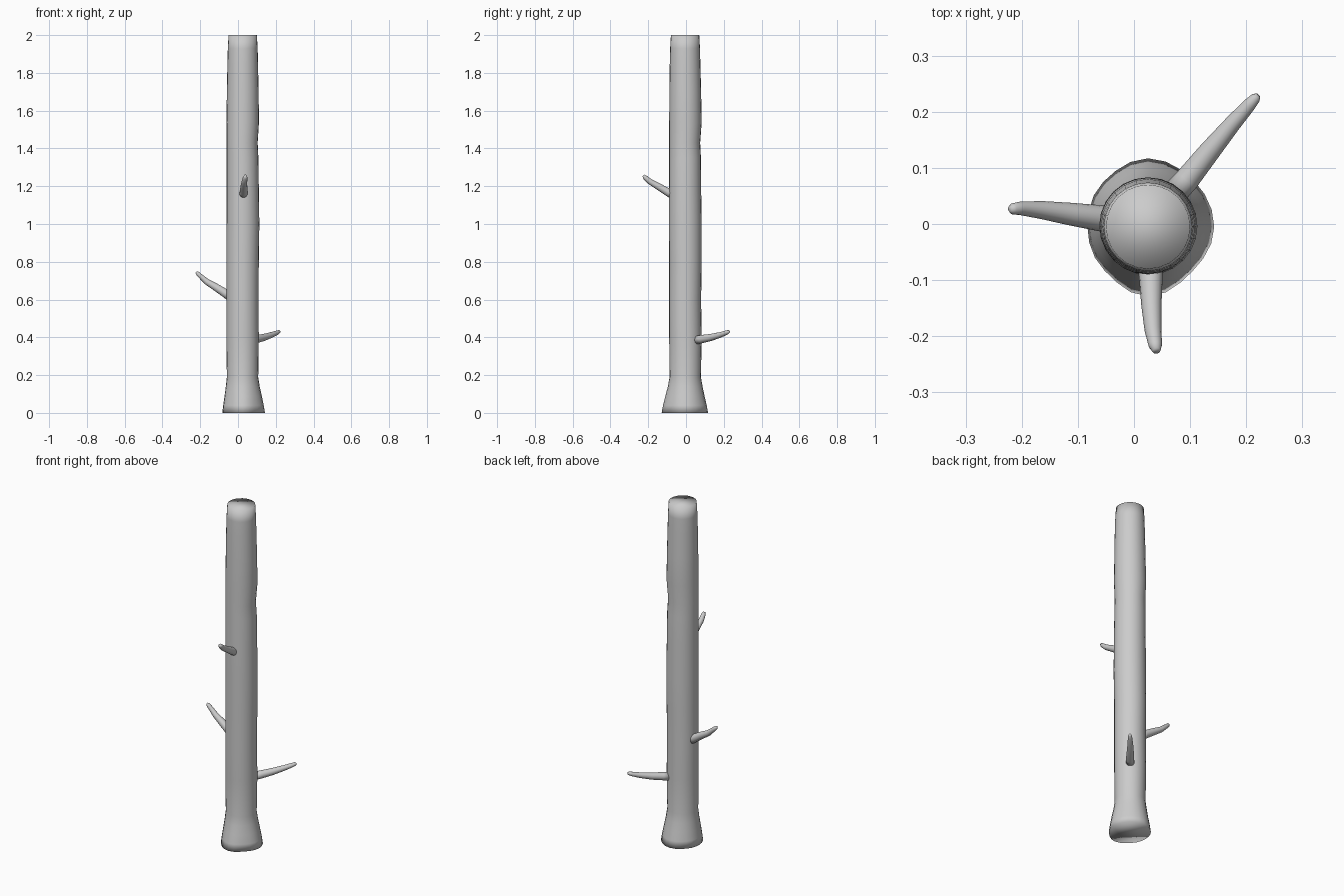
import bpy, bmesh, math
from mathutils import Vector

SIDES = 24


def loft(name, rings):
    """Skin a list of point rings into a closed, smooth-shaded tube."""
    bm = bmesh.new()
    loops = [[bm.verts.new(p) for p in ring] for ring in rings]
    n = len(loops[0])
    for a, b in zip(loops, loops[1:]):
        for i in range(n):
            j = (i + 1) % n
            bm.faces.new((a[i], a[j], b[j], b[i]))
    bm.faces.new(loops[0][::-1])
    bm.faces.new(loops[-1])
    bmesh.ops.recalc_face_normals(bm, faces=bm.faces)
    for f in bm.faces:
        f.smooth = True
    me = bpy.data.meshes.new(name)
    bm.to_mesh(me)
    bm.free()
    ob = bpy.data.objects.new(name, me)
    bpy.context.collection.objects.link(ob)
    return ob


# Trunk: flared root radii every 45 degrees, blended into round rings
ROOT = [0.118, 0.116, 0.122, 0.113, 0.108, 0.110, 0.124, 0.112]


def root_radius(t):
    k = t / math.tau * 8
    i, f = int(k) % 8, k % 1
    f = (1 - math.cos(f * math.pi)) / 2
    return ROOT[i] * (1 - f) + ROOT[(i + 1) % 8] * f


# z, centre x, centre y, radius, flare amount
TRUNK = [
    (0.00, 0.025, -0.005, 0.085, 1.0),
    (0.04, 0.025, -0.005, 0.085, 0.80),
    (0.09, 0.025, -0.005, 0.084, 0.50),
    (0.14, 0.024, -0.004, 0.083, 0.22),
    (0.19, 0.024, -0.004, 0.083, 0.0),
    (0.40, 0.024, -0.003, 0.086, 0.0),
    (0.60, 0.024, -0.005, 0.085, 0.0),
    (0.80, 0.024, -0.003, 0.086, 0.0),
    (1.00, 0.026, -0.004, 0.087, 0.0),
    (1.20, 0.025, -0.005, 0.085, 0.0),
    (1.35, 0.024, -0.005, 0.084, 0.0),
    (1.43, 0.022, -0.007, 0.082, 0.0),
    (1.54, 0.025, -0.003, 0.086, 0.0),
    (1.70, 0.025, -0.004, 0.084, 0.0),
    (1.85, 0.025, -0.005, 0.081, 0.0),
    (1.93, 0.025, -0.005, 0.079, 0.0),
    (2.00, 0.025, -0.005, 0.075, 0.0),
]
rings = []
for z, cx, cy, r, flare in TRUNK:
    ring = []
    for s in range(SIDES):
        t = math.tau * s / SIDES
        rad = r + (root_radius(t) - r) * flare
        ring.append((cx + rad * math.cos(t), cy + rad * math.sin(t), z))
    rings.append(ring)
loft("trunk", rings)


# Branch stubs: tapered tubes along a short bent path of (x, y, z, radius)
def branch(name, path):
    pts = [Vector(p[:3]) for p in path]
    rings = []
    for i, p in enumerate(pts):
        d = (pts[min(i + 1, len(pts) - 1)] - pts[max(i - 1, 0)]).normalized()
        u = d.cross(Vector((0, 0, 1))).normalized()
        v = u.cross(d)
        rings.append([p + path[i][3] * (u * math.cos(a) + v * math.sin(a))
                      for a in (math.tau * k / 16 for k in range(16))])
    loft(name, rings)


branch("front_branch", [
    (0.027, -0.060, 1.148, 0.023), (0.030, -0.095, 1.168, 0.021),
    (0.031, -0.145, 1.198, 0.018), (0.034, -0.190, 1.224, 0.015),
    (0.038, -0.216, 1.246, 0.012), (0.040, -0.226, 1.257, 0.007)])
branch("left_branch", [
    (-0.035, 0.007, 0.610, 0.025), (-0.065, 0.011, 0.632, 0.023),
    (-0.115, 0.018, 0.664, 0.020), (-0.165, 0.025, 0.694, 0.016),
    (-0.203, 0.028, 0.728, 0.012), (-0.216, 0.027, 0.741, 0.010),
    (-0.221, 0.027, 0.746, 0.005)])
branch("right_branch", [
    (0.072, 0.055, 0.386, 0.023), (0.095, 0.080, 0.390, 0.022),
    (0.135, 0.130, 0.399, 0.019), (0.175, 0.178, 0.412, 0.015),
    (0.205, 0.212, 0.424, 0.012), (0.217, 0.225, 0.430, 0.009),
    (0.221, 0.229, 0.432, 0.005)])
